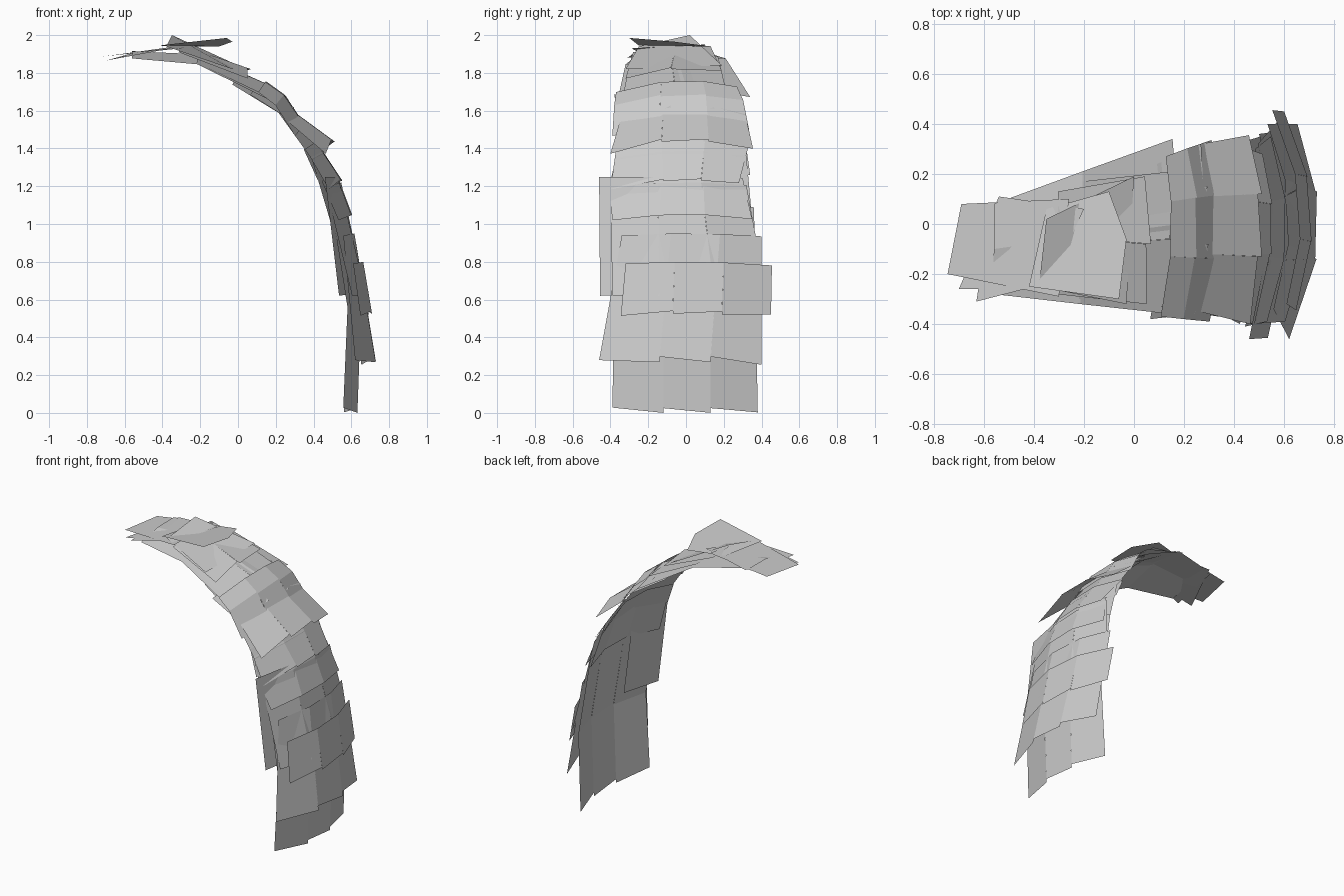
import bpy
import bmesh
from mathutils import Vector

cube = bpy.data.objects.get("Cube")
if cube:
    bpy.data.objects.remove(cube, do_unlink=True)

mat = bpy.data.materials.new("light_grey")
mat.use_nodes = True
GREY = (0.6, 0.6, 0.6, 1)
mat.diffuse_color = GREY
mat.node_tree.nodes["Principled BSDF"].inputs["Base Color"].default_value = GREY

BULGE = 0.55  # how strongly each row wraps across its width


def finish(name, bm):
    me = bpy.data.meshes.new(name)
    bm.to_mesh(me)
    bm.free()
    me.materials.append(mat)
    ob = bpy.data.objects.new(name, me)
    bpy.context.collection.objects.link(ob)


def card_row(name, path, top, bottom, skew=0.0):
    """Side-by-side cards following path (x, z) from root to tip.
    top / bottom: y edges of the columns at root and tip; skew tilts each tip edge."""
    bm = bmesh.new()
    n = len(path) - 1
    for c in range(len(top) - 1):
        prev = None
        for i, (x, z) in enumerate(path):
            t = i / n
            a, b = path[max(i - 1, 0)], path[min(i + 1, n)]
            d = Vector((b[0] - a[0], 0, b[1] - a[1])).normalized()
            out = Vector((-d.z, 0, d.x))
            pair = []
            for side in (0, 1):
                y = top[c + side] * (1 - t) + bottom[c + side] * t
                p = Vector((x, y, z)) - out * BULGE * y * y
                p -= d * skew * t * (1 - side)
                pair.append(bm.verts.new(p))
            if prev:
                bm.faces.new((prev[0], pair[0], pair[1], prev[1]))
            prev = pair
    finish(name, bm)


def card(name, *corners):
    bm = bmesh.new()
    bm.faces.new([bm.verts.new(p) for p in corners])
    finish(name, bm)


# Lower rows, hanging nearly straight down
card_row("bottom_row", [(0.57, 1.10), (0.66, 0.55), (0.64, 0.0)],
         (-0.37, -0.12, 0.13, 0.36), (-0.39, -0.12, 0.13, 0.38), 0.025)
card_row("second_row", [(0.62, 0.95), (0.74, 0.27)],
         (-0.34, -0.08, 0.18, 0.40), (-0.46, -0.14, 0.13, 0.40), 0.03)
card_row("short_row", [(0.665, 0.80), (0.71, 0.54)],
         (-0.32, -0.06, 0.20, 0.455), (-0.345, -0.07, 0.19, 0.45), -0.015)
card_row("third_row", [(0.55, 1.22), (0.69, 0.62)],
         (-0.40, -0.15, 0.08, 0.32), (-0.39, -0.14, 0.15, 0.43), 0.02)
card("side_card", (0.46, -0.46, 1.25), (0.52, -0.16, 1.25),
     (0.60, -0.16, 0.63), (0.535, -0.455, 0.62))

# Long inner lining of the arch
card_row("inner_lining", [(0.57, 1.05), (0.46, 1.38), (0.26, 1.64), (0.0, 1.79)][::-1],
         (-0.33, -0.10, 0.08, 0.26), (-0.40, -0.14, 0.10, 0.35))
card_row("crown_lining", [(-0.56, 1.92), (-0.2, 1.90), (0.18, 1.73)],
         (-0.28, -0.10, 0.08), (-0.36, 0.0, 0.34))

# Overlapping outer rows around the bend
card_row("bend_row_1", [(0.53, 1.26), (0.61, 1.05)],
         (-0.41, -0.13, 0.09, 0.30), (-0.39, -0.14, 0.10, 0.35))
card_row("bend_row_2", [(0.42, 1.44), (0.55, 1.24)],
         (-0.37, -0.13, 0.10, 0.33), (-0.40, -0.12, 0.08, 0.28), -0.01)
card_row("bend_row_3", [(0.41, 1.43), (0.49, 1.29)],
         (-0.36, -0.14, 0.10, 0.32), (-0.40, -0.10, 0.14, 0.34), -0.02)
card_row("bend_row_4", [(0.30, 1.60), (0.50, 1.455)],
         (-0.35, -0.12, 0.11, 0.32), (-0.40, -0.13, 0.12, 0.355), -0.02)
card_row("bend_row_5", [(0.15, 1.76), (0.25, 1.69), (0.36, 1.53)],
         (-0.37, -0.13, 0.09, 0.27), (-0.39, -0.14, 0.12, 0.335), -0.02)
card_row("bend_row_6", [(0.11, 1.75), (0.30, 1.62)],
         (-0.38, -0.12, 0.10, 0.24), (-0.36, -0.08, 0.15, 0.32), 0.02)

# Crown rows, narrowing toward the tip
card_row("crown_row_1", [(-0.20, 1.90), (0.16, 1.74)],
         (-0.30, -0.08, 0.17), (-0.33, -0.06, 0.21), 0.02)
card_row("crown_row_2", [(-0.30, 1.95), (0.05, 1.83)],
         (-0.28, -0.05, 0.13), (-0.32, -0.08, 0.19), -0.02)
card("crown_top_card", (-0.35, 0.02, 2.0), (-0.38, -0.25, 1.94),
     (-0.03, -0.32, 1.82), (0.0, 0.19, 1.84))

# Tip cards, nearly level
card("tip_card_lower", (-0.69, 0.08, 1.89), (-0.745, -0.20, 1.885),
     (-0.30, -0.29, 1.93), (-0.26, 0.10, 1.95))
card("tip_card_middle", (-0.54, 0.11, 1.91), (-0.70, -0.26, 1.865),
     (-0.35, -0.26, 1.93), (-0.2, 0.06, 1.95))
card("tip_card_corner", (-0.57, 0.08, 1.90), (-0.63, -0.31, 1.88),
     (-0.36, -0.24, 1.93), (-0.32, 0.07, 1.94))
card("tip_card_upper", (-0.35, 0.06, 1.94), (-0.42, -0.25, 1.945),
     (-0.06, -0.30, 1.985), (-0.03, -0.06, 1.965), (-0.10, 0.13, 1.94))
